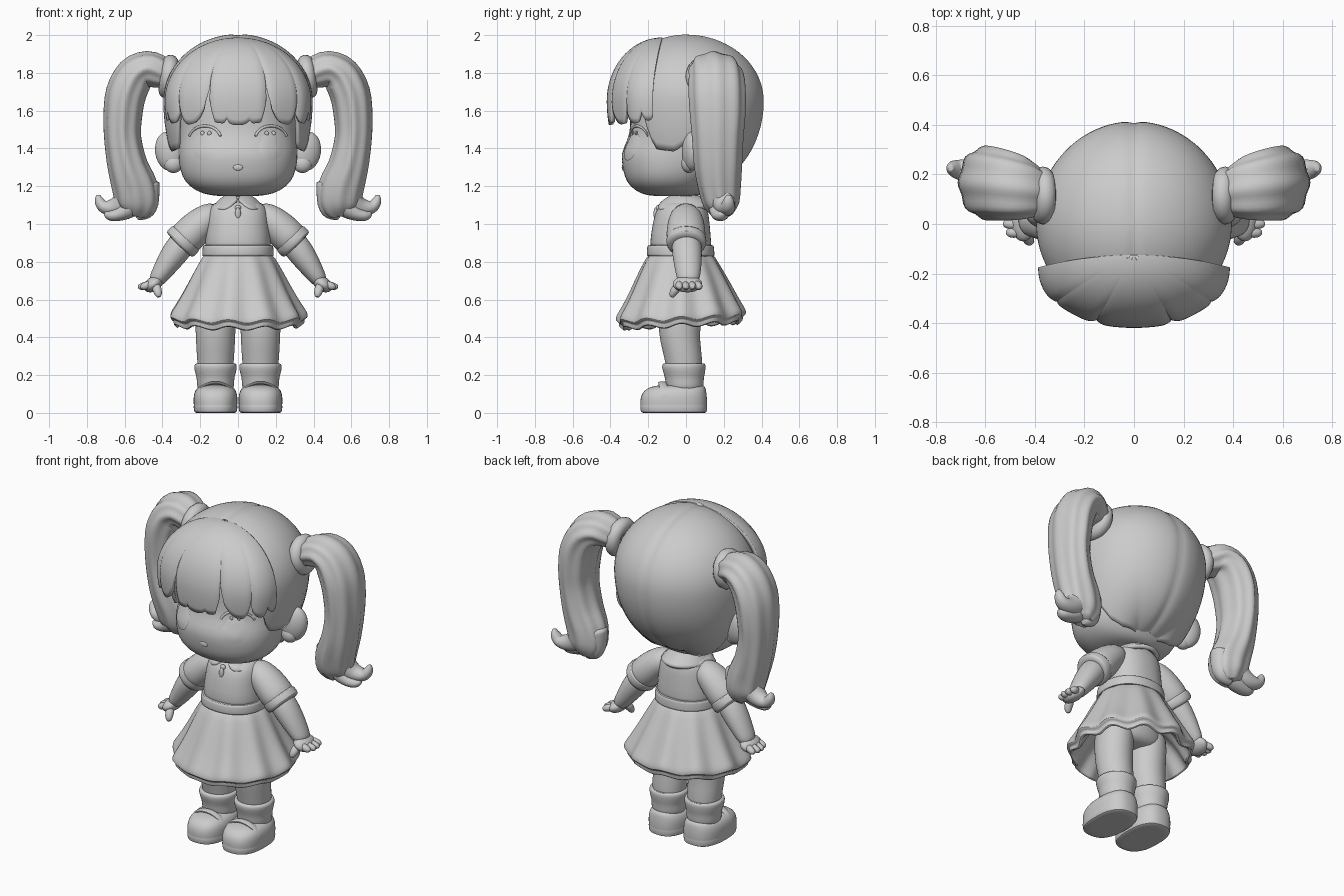
import bpy, bmesh, math
from math import sin, cos, pi, radians, exp
from mathutils import Vector
from mathutils.bvhtree import BVHTree

clay = bpy.data.materials.new("clay_grey")
clay.diffuse_color = (0.6, 0.6, 0.6, 1)


def finish(ob, name, sub=0, angle=50):
    ob.name = name
    ob.data.materials.append(clay)
    if sub:
        m = ob.modifiers.new("smooth", 'SUBSURF')
        m.levels = m.render_levels = sub
    bpy.ops.object.select_all(action='DESELECT')
    ob.select_set(True)
    bpy.context.view_layer.objects.active = ob
    bpy.ops.object.shade_smooth_by_angle(angle=radians(angle))
    return ob


def grid(name, rows, wrap=True, caps=True, sub=0, thick=0):
    """Skin a list of point rows; optional end caps, thickness and smoothing."""
    bm = bmesh.new()
    vs = [[bm.verts.new(p) for p in r] for r in rows]
    n = len(rows[0])
    for a, b in zip(vs, vs[1:]):
        for i in range(n if wrap else n - 1):
            j = (i + 1) % n
            bm.faces.new((a[i], a[j], b[j], b[i]))
    if wrap and caps:
        bm.faces.new(vs[0])
        bm.faces.new(vs[-1])
    bmesh.ops.remove_doubles(bm, verts=bm.verts, dist=1e-5)
    bmesh.ops.recalc_face_normals(bm, faces=bm.faces)
    me = bpy.data.meshes.new(name)
    bm.to_mesh(me)
    bm.free()
    ob = bpy.data.objects.new(name, me)
    bpy.context.collection.objects.link(ob)
    if thick:
        m = ob.modifiers.new("thickness", 'SOLIDIFY')
        m.thickness, m.offset = thick, 0
    return finish(ob, name, sub)


def zloft(name, rings, p=2.0, n=32, x0=0, pleats=0, sub=1):
    """Stack level ovals given as (z, half width, front y, back y[, pleat depth])."""
    rows = []
    for z, rx, yf, yb, *d in rings:
        row = []
        for i in range(n):
            t = 2 * pi * i / n
            c, s = cos(t), sin(t)
            wave = cos(pleats * t) if pleats else 0
            k = 1 + (d[0] if d else 0) * wave
            e = lambda v: math.copysign(abs(v) ** (2 / p), v)
            y = (yf + yb) / 2 + (yb - yf) / 2 * e(s) * k
            zz = z + (d[0] * 0.3 * wave + 0.05 * y * (d[0] > 0.02) if d else 0)
            row.append((x0 + rx * e(c) * k, y, zz))
        rows.append(row)
    return grid(name, rows, sub=sub)


def spline(path, steps):
    """Catmull-Rom refinement of the stations."""
    out = []
    for i in range(len(path) - 1):
        q = [Vector(path[min(max(k, 0), len(path) - 1)]) for k in (i - 1, i, i + 1, i + 2)]
        for k in range(steps):
            t = k / steps
            out.append(q[1] + (q[2] - q[0]) * (t / 2) + (q[0] * 2 - q[1] * 5 + q[2] * 4 - q[3]) * (t * t / 2)
                       + (q[1] * 3 - q[0] - q[2] * 3 + q[3]) * (t ** 3 / 2))
    return out + [Vector(path[-1])]


def sweep(name, path, n=12, ridges=0, depth=0, side=1, sub=1, steps=1):
    """Tube through stations (x, y, z, radius in plane, radius across)."""
    path = spline(path, steps) if steps > 1 else path
    pts = [Vector((s[0] * side, s[1], s[2])) for s in path]
    rows = []
    for i, s in enumerate(path):
        t = (pts[min(i + 1, len(pts) - 1)] - pts[max(i - 1, 0)]).normalized()
        u = t.cross(Vector((0, 1, 0)) if abs(t.y) < 0.9 else Vector((1, 0, 0))).normalized()
        v = u.cross(t)
        rows.append([pts[i] + (u * s[3] * cos(a) + v * s[4] * sin(a)) * (1 + depth * cos(ridges * a))
                     for a in (2 * pi * k / n for k in range(n))])
    return grid(name, rows, sub=sub)


def ball(name, loc, size, rot=(0, 0, 0)):
    bpy.ops.mesh.primitive_uv_sphere_add(segments=24, ring_count=14, location=loc, rotation=rot)
    ob = bpy.context.object
    ob.scale = size
    return finish(ob, name)


def lerp(points, x):
    for (a, p), (b, q) in zip(points, points[1:]):
        if x <= b:
            return p + (q - p) * max(0, x - a) / (b - a)
    return points[-1][1]


# Head with full cheeks and slightly sunken eye area
face = zloft("face", [(1.146, .1, -.17, .05), (1.158, .19, -.24, .1), (1.2, .262, -.3, .13),
             (1.25, .297, -.327, .165), (1.31, .313, -.338, .2), (1.375, .318, -.347, .23),
             (1.44, .315, -.312, .26), (1.51, .315, -.293, .28), (1.62, .315, -.3, .29),
             (1.76, .29, -.28, .27), (1.9, .15, -.15, .15)], p=2.25)
bpy.context.view_layer.update()
tree = BVHTree.FromObject(face, bpy.context.evaluated_depsgraph_get())


def on_face(x, z, out=0.004):
    hit = tree.ray_cast(Vector((x, -2, z)), Vector((0, 1, 0)))[0]
    return Vector((x, hit.y - out, z))


# Hair cap: domed, with a centre groove, side locks before the ears
edge = [(0, 1.74), (45, 1.72), (52, 1.62), (58, 1.46), (63, 1.4), (80, 1.385), (88, 1.42), (95, 1.42),
        (101, 1.3), (108, 1.22), (120, 1.19), (180, 1.184)]
rows = []
for j in range(33):
    row = []
    for i in range(96):
        a = 2 * pi * i / 96
        deg = min(i, 96 - i) * 3.75
        rz_low = lerp([(0, .62), (88, .62), (112, .55), (145, .475), (180, .47)], deg)
        low = lerp(edge, deg) - 1.65
        end = math.acos(low / (.35 if low > 0 else rz_low))
        ph = end * j / 32
        x, y = .385 * sin(a) * sin(ph), -cos(a) * sin(ph) * (.37 if cos(a) > 0 else .405)
        g = 1 - .018 * exp(-(x / .025) ** 2)
        row.append((x * g, y * g, 1.65 + cos(ph) * (.345 if cos(ph) > 0 else rz_low) * g))
    rows.append(row)
grid("hair_cap", rows, caps=False, thick=.02)

# Fringe: locks as (start, end, tip height, notch depth, tip shift) in degrees from the front
half = [(24, 58, 1.53, .15, .35), (58, 77, 1.535, .06, .2), (77, 92, 1.55, .05, 0)]
locks = ([(-b, -a, t, d, -k) for a, b, t, d, k in half] + half
         + [(-24, -9, 1.535, .03, .5), (-9, 9, 1.525, .02, 0), (9, 24, 1.535, .03, -.5)])
rows = []
for j in range(29):
    row = []
    for i in range(181):
        deg = -90 + i
        a = radians(deg)
        s, e, tip, notch, shift = next(k for k in locks if k[0] <= deg <= k[1])
        w = (2 * deg - s - e) / (e - s) - shift
        w /= 1 + shift if w < 0 else 1 - shift
        low = tip + notch * abs(w) ** 2.6 + .1 * max(0, 1 - abs(abs(deg) - 24) / 5) - 1.65
        ph = math.acos(low / .45) * j / 28
        groove = (.035 * exp(-((abs(deg) - 24) / 4) ** 2) + .02 * exp(-((abs(deg) - 58) / 4) ** 2)
                  + .035 * exp(-((abs(deg) - 46) / 16) ** 2))
        f = 1.008 - groove * (j / 28) ** 1.2
        row.append((.372 * sin(a) * sin(ph) * f,
                    -.125 - .05 * (sin(a) * sin(ph)) ** 2 - .28 * cos(a) * sin(ph) * f,
                    1.65 + cos(ph) * (.325 if cos(ph) > 0 else .45)))
    rows.append(row)
grid("fringe", rows, wrap=False, thick=.025)

# Small mouth
ball("mouth", on_face(0, 1.3, -.002), (.026, .008, .017))

for s in (-1, 1):
    # Eyes: thin round plates, highlights and lash arcs laid on the face
    grid("eye", [[on_face(s * .175 + .062 * r * cos(t), 1.41 + .07 * r * sin(t), .006)
                  for t in (2 * pi * k / 28 for k in range(28))] for r in (.05, .35, .7, 1)], thick=.008)
    for dx in (.152, .188):
        ball("eye_highlight", on_face(s * dx, 1.48, .006), (.011, .006, .012))
    lash = [on_face(s * (.175 + .085 * cos(t)), 1.45 + .07 * sin(t)) for t in
            (radians(10 + 16 * k) for k in range(11))]
    sweep("eyelash", [(*p, .008, .006) for p in lash], n=8)
    ball("ear", (s * .365, .03, 1.385), (.076, .05, .105), (0, s * .15, s * .3))
    ball("ear_lobe", (s * .342, .015, 1.32), (.05, .04, .05))

    # Hair tie and ponytail with curled tips
    bpy.ops.mesh.primitive_torus_add(location=(s * .368, .115, 1.78), rotation=(0, pi / 2 - s * .15, 0),
                                     major_radius=.075, minor_radius=.042,
                                     major_segments=32, minor_segments=12)
    finish(bpy.context.object, "hair_tie")
    sweep("ponytail", [(.36, .12, 1.77, .06, .08), (.41, .13, 1.80, .082, .105), (.475, .145, 1.82, .092, .128),
          (.545, .16, 1.785, .1, .14), (.593, .165, 1.69, .103, .145), (.61, .168, 1.57, .098, .14),
          (.61, .168, 1.45, .094, .13), (.585, .17, 1.31, .102, .122), (.545, .178, 1.19, .116, .108),
          (.533, .188, 1.1, .106, .09), (.54, .195, 1.045, .06, .05)],
          n=48, ridges=8, depth=.045, side=s, steps=3, sub=0)
    for tip in ([(.55, .19, 1.22, .08, .08), (.59, .195, 1.13, .075, .07), (.65, .21, 1.09, .052, .055),
                 (.71, .22, 1.09, .036, .042), (.735, .225, 1.125, .026, .03), (.74, .225, 1.155, .01, .012)],
                [(.52, .18, 1.17, .09, .08), (.57, .18, 1.09, .06, .065), (.63, .18, 1.052, .038, .05),
                 (.68, .185, 1.045, .028, .035), (.705, .19, 1.06, .01, .012)],
                [(.49, .19, 1.22, .08, .07), (.475, .19, 1.13, .06, .06), (.49, .195, 1.07, .05, .045),
                 (.54, .2, 1.035, .018, .02)]):
        sweep("ponytail_tip", tip, side=s, steps=3)

    # Puffed sleeve, cuff and bare arm
    sweep("sleeve", [(.09, .0, 1.06, .06, .06), (.15, .0, 1.04, .078, .088), (.205, 0, .995, .09, .1),
          (.26, 0, .94, .096, .107), (.295, 0, .905, .09, .1), (.3, 0, .9, .06, .06)], n=20, side=s)
    sweep("sleeve_cuff", [(.268, .002, .935, .085, .095), (.274, .002, .928, .099, .108),
          (.306, .002, .893, .101, .108), (.314, .002, .885, .09, .095), (.312, .002, .887, .06, .07)],
          n=20, side=s)
    sweep("arm", [(.25, 0, .95, .07, .07), (.31, .004, .88, .076, .083), (.36, .008, .81, .068, .078),
          (.405, .012, .742, .053, .068), (.43, .012, .705, .045, .06), (.445, .01, .685, .03, .04)],
          n=16, side=s)

    # Hand
    ball("palm", (s * .448, .008, .682), (.055, .078, .038), (0, s * .6, 0))
    for y in (-.052, -.017, .018, .052):
        r = .518 - 5 * y * y
        sweep("finger", [(.45, y * .8 + .01, .685, .024, .022), (.49, y + .015, .673, .022, .022),
              (r, y + .018, .667, .02, .02), (r + .014, y + .018, .666, .009, .009)], n=10, side=s)
    sweep("thumb", [(.435, -.03, .68, .026, .026), (.428, -.06, .65, .026, .025), (.421, -.072, .628, .022, .021),
          (.418, -.075, .61, .01, .01)], n=10, side=s)

    # Leg, sock and strapped shoe
    x = s * .119
    zloft("leg", [(.66, .09, -.14, .09), (.55, .11, -.148, .09), (.42, .106, -.146, .072), (.34, .102, -.128, .08),
          (.25, .096, -.105, .09), (.12, .085, -.09, .08)], x0=x, n=24)
    zloft("sock", [(.1, .095, -.1, .09), (.15, .099, -.108, .094), (.185, .1, -.112, .095), (.205, .107, -.118, .1),
          (.235, .114, -.128, .105), (.255, .114, -.128, .105), (.264, .104, -.118, .098),
          (.26, .08, -.09, .08)], x0=x, n=24)
    zloft("shoe", [(0, .1, -.225, .1), (0, .114, -.241, .111), (.034, .117, -.244, .113),
          (.04, .115, -.241, .111), (.046, .116, -.242, .112), (.075, .117, -.242, .112),
          (.105, .114, -.233, .109), (.13, .101, -.208, .105), (.145, .078, -.165, .095),
          (.15, .03, -.08, .06)], x0=x, p=2.5)
    sweep("shoe_strap", [(x + .108 * cos(t), -.105 - .02 * sin(t), .075 + .085 * sin(t), .009, .024)
                         for t in (pi * k / 12 for k in range(13))], n=10)

# Neck and dress bodice
zloft("neck", [(1.1, .065, -.07, .06), (1.13, .055, -.06, .06), (1.18, .06, -.06, .07)], n=24)
zloft("bodice", [(.83, .18, -.19, .14), (.9, .175, -.192, .134), (1.0, .165, -.178, .126),
      (1.07, .158, -.16, .118), (1.11, .135, -.13, .102), (1.135, .06, -.07, .07)], p=2.3)
zloft("waistband", [(.828, .175, -.18, .14), (.83, .189, -.206, .15), (.835, .191, -.21, .152),
      (.88, .188, -.207, .149), (.888, .185, -.203, .146), (.889, .165, -.18, .13)], p=2.2)

# Round collar split at the front, with a pendant button
rows = []
for j in range(9):
    v, row = j / 8, []
    for i in range(73):
        a = radians(4 + 352 * i / 72)
        drop = v * min(1, max(.25, sin(min(a, 2 * pi - a, pi / 4) * 2)) ** .6)
        r = .058 + .07 * drop
        row.append((r * sin(a), -.012 - (r + .028 * drop) * cos(a), 1.14 - .062 * drop ** 1.5 - .01 * drop * cos(a)))
    rows.append(row)
grid("collar", rows, wrap=False, thick=.026)
ball("collar_button", (0, -.146, 1.085), (.016, .014, .016))
ball("collar_ribbon", (0, -.16, 1.055), (.015, .012, .032))

# Pleated skirt with a stepped petticoat hem, hollow underneath
zloft("skirt", [(.85, .17, -.185, .135, 0), (.83, .188, -.205, .15, .006), (.75, .232, -.246, .195, .016),
      (.65, .282, -.294, .243, .022), (.56, .334, -.34, .287, .028), (.525, .357, -.362, .309, .032),
      (.5, .361, -.366, .312, .032), (.494, .35, -.355, .302, .032), (.49, .34, -.346, .292, .034),
      (.463, .342, -.348, .294, .038), (.458, .325, -.332, .28, .038), (.5, .3, -.31, .26, .03),
      (.58, .25, -.26, .21, .021), (.66, .16, -.18, .13, 0)], pleats=11, n=110, sub=1)
zloft("shorts", [(.68, .16, -.15, .11), (.6, .2, -.15, .11), (.54, .19, -.14, .1), (.51, .12, -.08, .06)], n=24)
